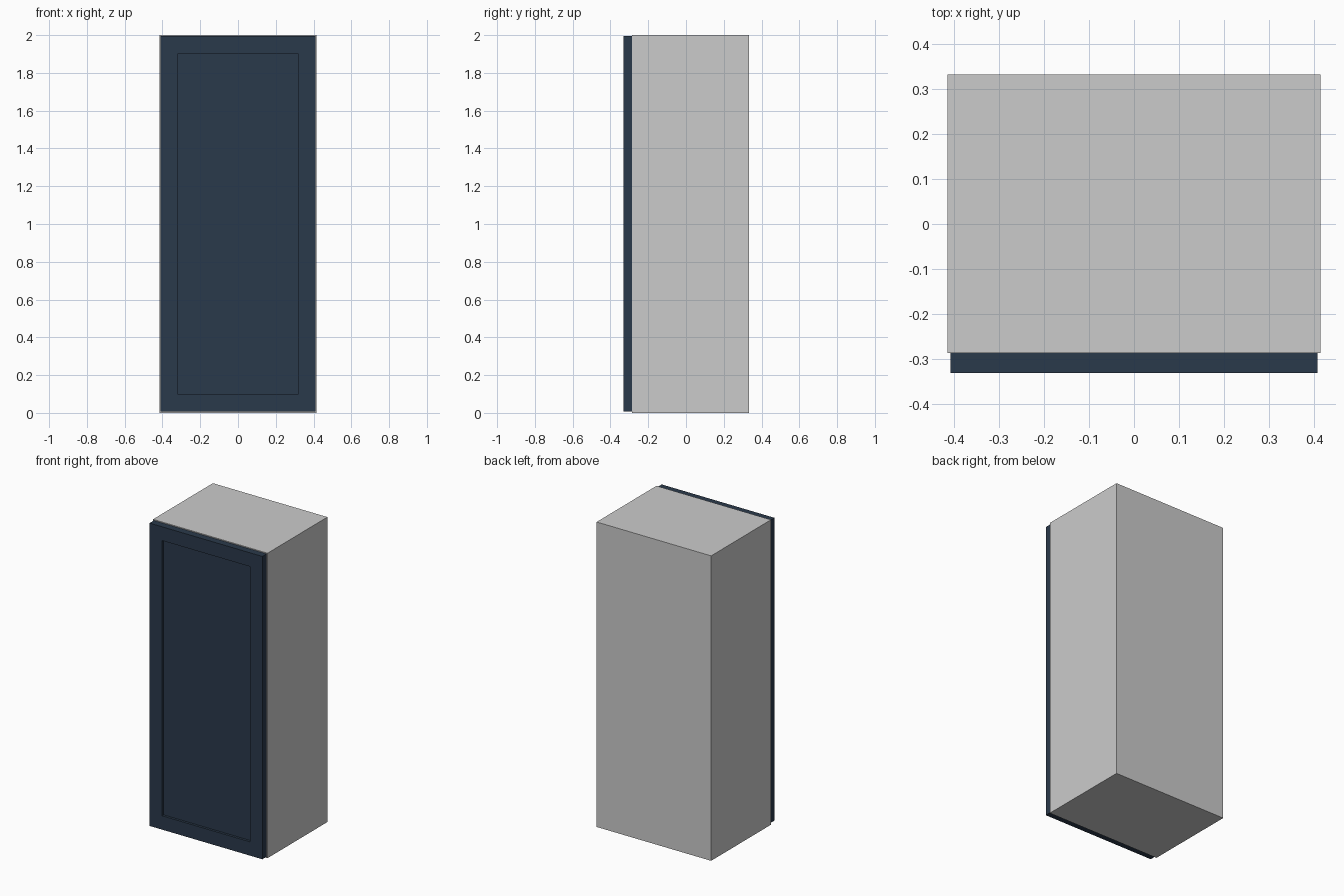
import bpy, bmesh

if "Cube" in bpy.data.objects:
    bpy.data.objects.remove(bpy.data.objects["Cube"])

def box(name, lo, hi):
    bm = bmesh.new()
    bmesh.ops.create_cube(bm, size=1)
    for v in bm.verts:
        v.co = [(lo[i] + hi[i]) / 2 + v.co[i] * (hi[i] - lo[i]) for i in range(3)]
    me = bpy.data.meshes.new(name)
    bm.to_mesh(me)
    bm.free()
    ob = bpy.data.objects.new(name, me)
    bpy.context.collection.objects.link(ob)
    return ob

W, H, T = 0.4155, 2.0, 0.04            # half width, height, board thickness
FRONT, BACK, DOOR_FRONT = -0.287, 0.333, -0.332

# Carcass sides
for label, s in (("left", -1), ("right", 1)):
    x0, x1 = sorted((s * W, s * (W - T)))
    box(label + "_side", (x0, FRONT, 0), (x1, BACK, H))

# Top and bottom boards between the sides
for label, z in (("bottom", 0), ("top", H - T)):
    box(label + "_board", (-W + T, FRONT, z), (W - T, BACK, z + T))

# Back board
box("back_board", (-W + T, BACK - 0.02, T), (W - T, BACK, H - T))

# Door with a recessed centre panel
door = box("door", (-0.409, DOOR_FRONT, 0.008), (0.409, FRONT, 1.994))
bm = bmesh.new()
bm.from_mesh(door.data)
bm.normal_update()
face = min(bm.faces, key=lambda f: f.normal.y)
bmesh.ops.inset_region(bm, faces=[face], thickness=0.128)
rim = bmesh.ops.extrude_face_region(bm, geom=[face])
bmesh.ops.translate(bm, vec=(0, 0.016, 0),
                    verts=[g for g in rim["geom"] if isinstance(g, bmesh.types.BMVert)])
if face.is_valid:
    bmesh.ops.delete(bm, geom=[face], context='FACES_ONLY')
bmesh.ops.recalc_face_normals(bm, faces=bm.faces[:])
bm.to_mesh(door.data)
bm.free()

paint = bpy.data.materials.new("navy_paint")
paint.diffuse_color = (0.023, 0.041, 0.07, 1)
paint.use_nodes = True
paint.node_tree.nodes["Principled BSDF"].inputs["Base Color"].default_value = paint.diffuse_color
door.data.materials.append(paint)
